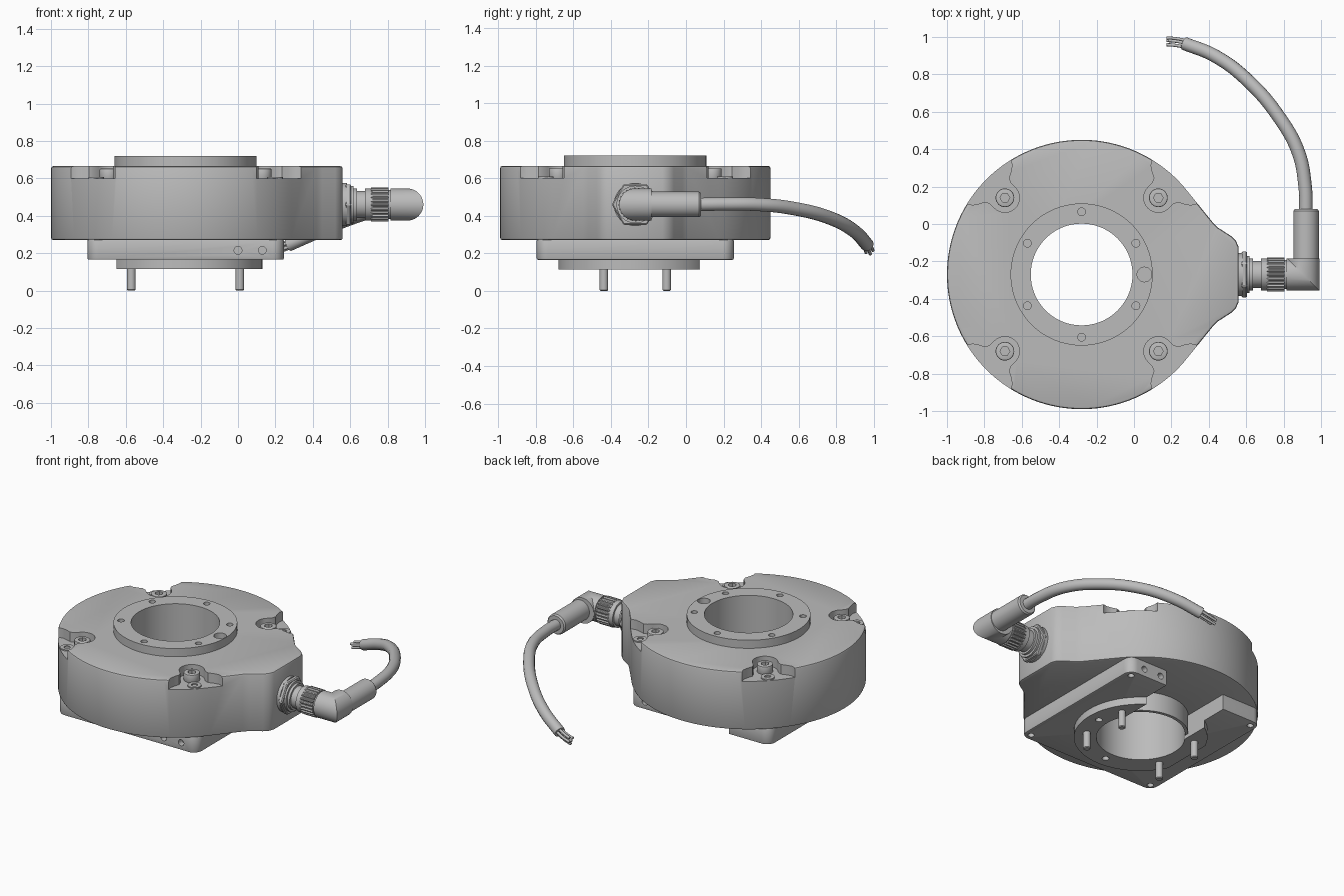
import bpy, bmesh, math
from mathutils import Vector, Matrix

if "Cube" in bpy.data.objects:
    bpy.data.objects.remove(bpy.data.objects["Cube"], do_unlink=True)

grey = bpy.data.materials.new("plain grey")
grey.use_nodes = True
grey.diffuse_color = (0.5, 0.5, 0.5, 1)
grey.node_tree.nodes["Principled BSDF"].inputs["Base Color"].default_value = (0.5, 0.5, 0.5, 1)

CX, CY = -0.28, -0.27          # bore axis
AXIS_Z = 0.46                  # connector axis height


def finish(name, bm):
    bmesh.ops.recalc_face_normals(bm, faces=bm.faces)
    mesh = bpy.data.meshes.new(name)
    bm.to_mesh(mesh)
    bm.free()
    ob = bpy.data.objects.new(name, mesh)
    bpy.context.collection.objects.link(ob)
    mesh.materials.append(grey)
    return ob


def activate(ob):
    bpy.ops.object.select_all(action='DESELECT')
    ob.select_set(True)
    bpy.context.view_layer.objects.active = ob


def smooth(ob, angle=30):
    activate(ob)
    bpy.ops.object.shade_smooth_by_angle(angle=math.radians(angle))
    return ob


def loft(name, rings):
    """Closed solid through rings of equal point count."""
    bm = bmesh.new()
    loops = [[bm.verts.new(p) for p in ring] for ring in rings]
    n = len(loops[0])
    for a, b in zip(loops, loops[1:]):
        for i in range(n):
            bm.faces.new((a[i], a[(i + 1) % n], b[(i + 1) % n], b[i]))
    bm.faces.new(loops[0][::-1])
    bm.faces.new(loops[-1])
    return finish(name, bm)


def prism(name, outline, z0, z1):
    return loft(name, [[(x, y, z) for x, y in outline] for z in (z0, z1)])


def arc(cx, cy, r, a0, a1, n):
    return [(cx + r * math.cos(math.radians(a0 + (a1 - a0) * i / n)),
             cy + r * math.sin(math.radians(a0 + (a1 - a0) * i / n))) for i in range(n + 1)]


def disc(name, x, y, r, z0, z1, n=32):
    return prism(name, arc(x, y, r, 0, 360, n)[:-1], z0, z1)


def box(name, x0, x1, y0, y1, z0, z1):
    return prism(name, [(x0, y0), (x1, y0), (x1, y1), (x0, y1)], z0, z1)


def lathe_x(name, profile, n=40):
    """Round part about the connector axis from (x, radius) pairs."""
    return loft(name, [[(x, CY + a, AXIS_Z + b) for a, b in arc(0, 0, r, 0, 360, n)[:-1]]
                       for x, r in profile])


def bevel(ob, width, segments=2):
    activate(ob)
    mod = ob.modifiers.new("edge", 'BEVEL')
    mod.width, mod.segments = width, segments
    mod.limit_method, mod.angle_limit = 'ANGLE', math.radians(50)
    bpy.ops.object.modifier_apply(modifier=mod.name)


def cut(ob, *cutters):
    for c in cutters:
        activate(ob)
        mod = ob.modifiers.new("cut", 'BOOLEAN')
        mod.operation, mod.object, mod.solver = 'DIFFERENCE', c, 'EXACT'
        bpy.ops.object.modifier_apply(modifier=mod.name)
        bpy.data.objects.remove(c, do_unlink=True)


def polar(r, deg):
    a = math.radians(deg)
    return CX + r * math.cos(a), CY + r * math.sin(a)


def bore():
    return disc("cutter", CX, CY, 0.272, -1, 2, 72)


CORNERS = (45, 135, 225, 315)

# Main housing: drum blended into a flat-ended connector spout
side = [(0.42, 0.01), (0.45, -0.02), (0.52, -0.065), (0.545, -0.09), (0.56, -0.125)]
outline = arc(CX, CY, 0.72, 38, 322, 100)
outline += [(x, 2 * CY - y) for x, y in side] + side[::-1]
housing = prism("housing", outline, 0.27, 0.665)
bevel(housing, 0.012)

# Flared screw pockets at the four corners
flare = [(0.78, 0.2), (0.7, 0.165), (0.675, 0.15), (0.655, 0.12), (0.64, 0.09), (0.615, 0.078)]
pocket = [(x, -y) for x, y in flare] + arc(0.58, 0, 0.078, 270, 90, 16) + flare[::-1]
for deg in CORNERS:
    turn = Matrix.Rotation(math.radians(deg), 2)
    pts = [turn @ Vector(p) + Vector((CX, CY)) for p in pocket]
    cut(housing, prism("cutter", pts, 0.6, 0.8))
cut(housing, bore())
smooth(housing)

# Screws in the pockets
for i, deg in enumerate(CORNERS):
    x, y = polar(0.58, deg)
    head = disc(f"screw_head_{i + 1}", x, y, 0.05, 0.595, 0.652)
    bevel(head, 0.006)
    cut(head, disc("cutter", x, y, 0.026, 0.625, 0.7, 6))
    smooth(head)
    x, y = polar(0.675, deg)
    low = disc(f"small_screw_{i + 1}", x, y, 0.042, 0.59, 0.608)
    cut(low, disc("cutter", x, y, 0.02, 0.598, 0.7, 12))
    smooth(low)

# Raised top flange with bolt holes
flange = disc("top_flange", CX, CY, 0.38, 0.64, 0.72, 80)
cut(flange, bore(), disc("cutter", *polar(0.335, 0), 0.04, 0.68, 0.8, 12),
    *[disc("cutter", *polar(0.335, a), 0.021, 0.68, 0.8, 16) for a in range(30, 360, 60)])
smooth(flange)

# Square mounting plate with an open slot at the back
h, r = 0.525, 0.06
square = []
for i, (sx, sy) in enumerate(((1, 1), (-1, 1), (-1, -1), (1, -1))):
    square += arc(CX + sx * (h - r), CY + sy * (h - r), r, 90 * i, 90 * i + 90, 8)


def slot():
    return box("cutter", -0.5, -0.045, CY, 0.5, 0, 0.28)


plate = prism("mounting_plate", square, 0.165, 0.275)
bevel(plate, 0.008)
cut(plate, bore(), slot())
for deg in CORNERS:
    cut(plate, disc("cutter", *polar(0.675, deg), 0.02, 0.1, 0.2, 16))
for x in (0.0, 0.13):
    for y in (CY - h, CY + h):
        hole = disc("cutter", 0, 0, 0.021, -0.04, 0.04, 16)
        hole.matrix_world = Matrix.Translation((x, y, 0.215)) @ Matrix.Rotation(math.pi / 2, 4, 'X')
        bpy.context.view_layer.update()
        cut(plate, hole)
smooth(plate)

# Lower ring, trimmed flat on one side and opened by the slot
ring = disc("lower_ring", CX, CY, 0.41, 0.115, 0.17, 80)
cut(ring, bore(), slot(), box("cutter", -1, -0.65, -1, 1, 0, 0.3))
for a in (90, 270, 0):
    cut(ring, disc("cutter", *polar(0.335, a), 0.022, 0.1, 0.14, 16))
smooth(ring)

# Hollow shaft showing through the slot
shaft = disc("hollow_shaft", CX, CY, 0.292, 0.14, 0.3, 72)
cut(shaft, bore())
smooth(shaft)

# Locating pins
for i, a in enumerate((30, 150, 210, 330)):
    pin = disc(f"pin_{i + 1}", *polar(0.335, a), 0.023, 0, 0.13, 20)
    bevel(pin, 0.005, 1)
    smooth(pin)

# Connector: hex nut, threaded neck and knurled collar
nut = lathe_x("hex_nut", [(0.575, 0.125), (0.605, 0.125)], 6)
bevel(nut, 0.006, 1)
smooth(lathe_x("washer", [(0.55, 0.115), (0.582, 0.115)]))
smooth(lathe_x("connector_neck", [(0.6, 0.1), (0.618, 0.1), (0.618, 0.085), (0.635, 0.085),
                                  (0.635, 0.072), (0.68, 0.072), (0.68, 0.085),
                                  (0.72, 0.085), (0.72, 0.078), (0.83, 0.078)]))


def knurl(x):
    return [(x, CY + (0.09 if i % 4 < 2 else 0.082) * math.cos(i * math.pi / 48),
             AXIS_Z + (0.09 if i % 4 < 2 else 0.082) * math.sin(i * math.pi / 48)) for i in range(96)]


loft("knurled_collar", [knurl(0.71), knurl(0.805)])

# Mitred elbow and cable outlet
EX, ER = 0.905, 0.086
circle = arc(0, 0, ER, 0, 360, 40)[:-1]
smooth(loft("elbow", [[(0.815, CY + a, AXIS_Z + b) for a, b in circle],
                      [(EX - a, CY + a, AXIS_Z + b) for a, b in circle],
                      [(EX - a, CY + ER, AXIS_Z + b) for a, b in circle]]))
OX = 0.92
smooth(loft("cable_outlet", [[(OX + a * r, y, AXIS_Z + b * r) for a, b in circle]
                             for y, r in ((-0.25, 0.79), (0.07, 0.79), (0.08, 0.7))]))


def tube(name, pts, radius):
    curve = bpy.data.curves.new(name, 'CURVE')
    curve.dimensions = '3D'
    curve.bevel_depth, curve.bevel_resolution = radius, 5
    curve.use_fill_caps = True
    curve.resolution_u = 10
    sp = curve.splines.new('BEZIER')
    sp.bezier_points.add(len(pts) - 1)
    for bp, p in zip(sp.bezier_points, pts):
        bp.co = p
        bp.handle_left_type = bp.handle_right_type = 'AUTO'
    ob = bpy.data.objects.new(name, curve)
    bpy.context.collection.objects.link(ob)
    curve.materials.append(grey)
    activate(ob)
    bpy.ops.object.convert(target='MESH')
    return smooth(bpy.context.object, 40)


# Cable and its bare wire ends
tube("cable", [(0.92, 0.05, 0.46), (0.915, 0.2, 0.462), (0.88, 0.38, 0.46), (0.78, 0.565, 0.44),
               (0.6, 0.775, 0.385), (0.43, 0.9, 0.315), (0.27, 0.965, 0.245)], 0.036)
for i in range(5):
    a = i * math.tau / 5
    dy, dz = 0.02 * math.cos(a), 0.02 * math.sin(a)
    tube(f"wire_{i + 1}", [(0.29, 0.957 + dy, 0.253 + dz), (0.23, 0.97 + dy, 0.23 + dz),
                           (0.175 + 0.01 * (i % 2), 0.975 + dy, 0.215 + dz)], 0.0085)
